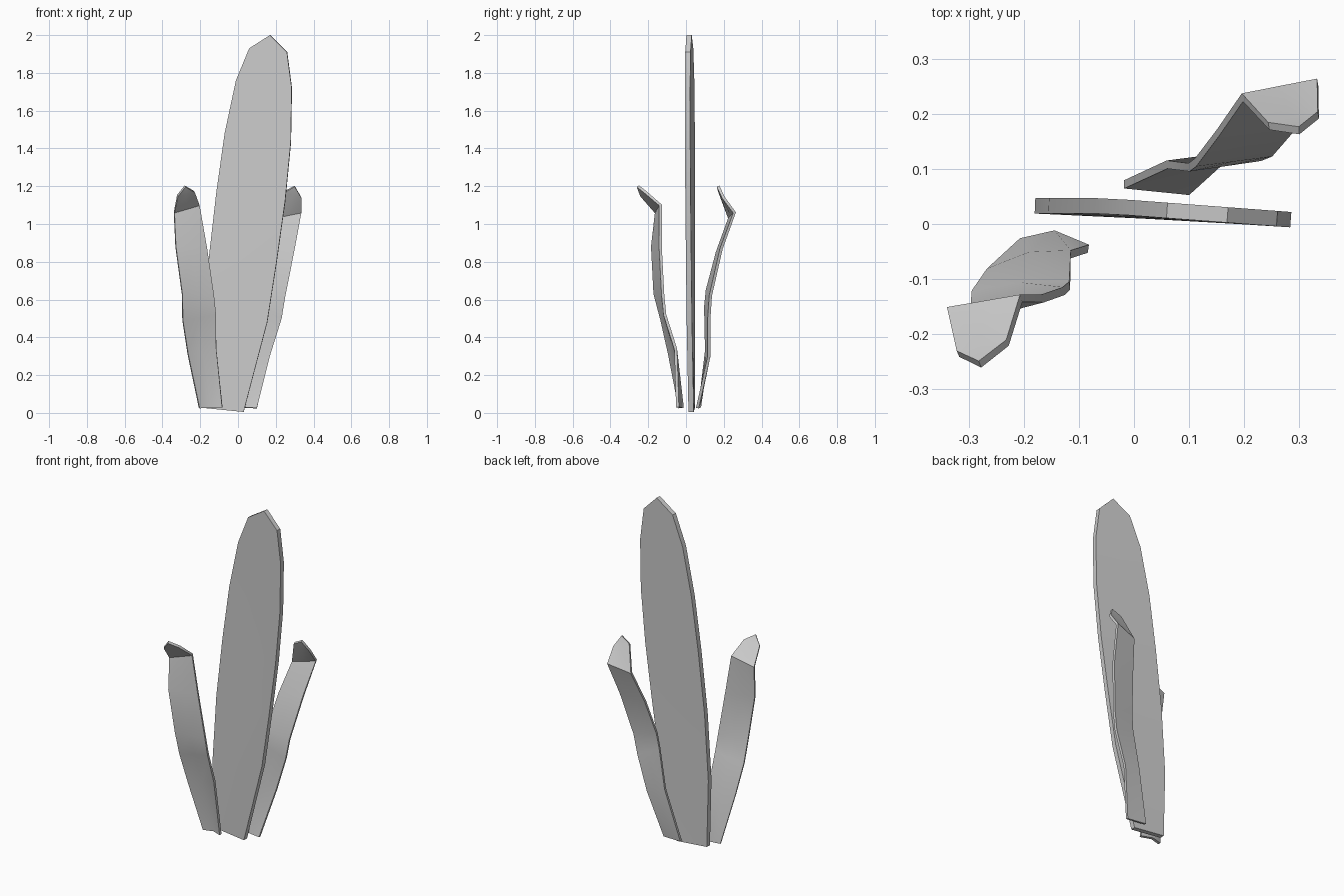
import bpy, bmesh
from mathutils import Vector


def leaf(name, rows, tip, thickness, bow=0.0):
    """Strip of left/right edge pairs closed by a tip, bowed at the base, given thickness."""
    bm = bmesh.new()
    loops = []
    for i, (l, r) in enumerate(rows):
        l, r = Vector(l), Vector(r)
        mid = (l + r) / 2 + Vector((0, bow * max(0, 1 - i / 3), 0))
        loops.append([bm.verts.new(p) for p in (l, mid, r)])
    for a, b in zip(loops, loops[1:]):
        for j in range(2):
            bm.faces.new((a[j], a[j + 1], b[j + 1], b[j]))
    t = bm.verts.new(tip)
    for j in range(2):
        bm.faces.new((loops[-1][j], loops[-1][j + 1], t))
    bm.normal_update()
    me = bpy.data.meshes.new(name)
    bm.to_mesh(me)
    bm.free()
    ob = bpy.data.objects.new(name, me)
    bpy.context.collection.objects.link(ob)
    s = ob.modifiers.new("thickness", 'SOLIDIFY')
    s.thickness = thickness
    s.offset = 0
    bpy.context.view_layer.objects.active = ob
    ob.select_set(True)
    bpy.ops.object.modifier_apply(modifier=s.name)
    bpy.ops.object.shade_smooth_by_angle(angle=0.6)
    ob.select_set(False)


# Tall flat central leaf: (left x, left z, right x, right z)
def main_y(x):
    return 0.033 - max(0.0, x + 0.05) * 0.075


outline = [(-0.17, 0.025, 0.03, 0.005), (-0.18, 0.42, 0.155, 0.48),
           (-0.155, 0.81, 0.205, 0.80), (-0.115, 1.16, 0.25, 1.12),
           (-0.07, 1.48, 0.28, 1.43), (-0.01, 1.76, 0.285, 1.72),
           (0.06, 1.93, 0.26, 1.91)]
leaf("central_leaf",
     [((a, main_y(a), b), (c, main_y(c), d)) for a, b, c, d in outline],
     (0.17, main_y(0.17), 2.0), 0.028)

# Short leaf in front on the left, its tip folding forward
leaf("left_leaf", [
    ((-0.205, -0.033, 0.025), (-0.083, -0.045, 0.03)),
    ((-0.265, -0.088, 0.31), (-0.115, -0.055, 0.34)),
    ((-0.293, -0.128, 0.49), (-0.117, -0.112, 0.52)),
    ((-0.296, -0.165, 0.63), (-0.128, -0.122, 0.62)),
    ((-0.33, -0.178, 0.88), (-0.165, -0.135, 0.87)),
    ((-0.338, -0.158, 1.06), (-0.205, -0.135, 1.10)),
    ((-0.32, -0.236, 1.15), (-0.23, -0.216, 1.17))],
    (-0.28, -0.255, 1.2), 0.015, 0.02)

# Short leaf behind on the right, its tip folding inward
leaf("right_leaf", [
    ((-0.018, 0.072, 0.03), (0.10, 0.06, 0.025)),
    ((0.06, 0.108, 0.33), (0.168, 0.122, 0.30)),
    ((0.10, 0.103, 0.56), (0.23, 0.122, 0.50)),
    ((0.112, 0.112, 0.65), (0.25, 0.13, 0.62)),
    ((0.152, 0.165, 0.85), (0.30, 0.187, 0.87)),
    ((0.197, 0.23, 1.03), (0.334, 0.257, 1.06)),
    ((0.245, 0.178, 1.17), (0.335, 0.198, 1.14))],
    (0.30, 0.17, 1.2), 0.015)
